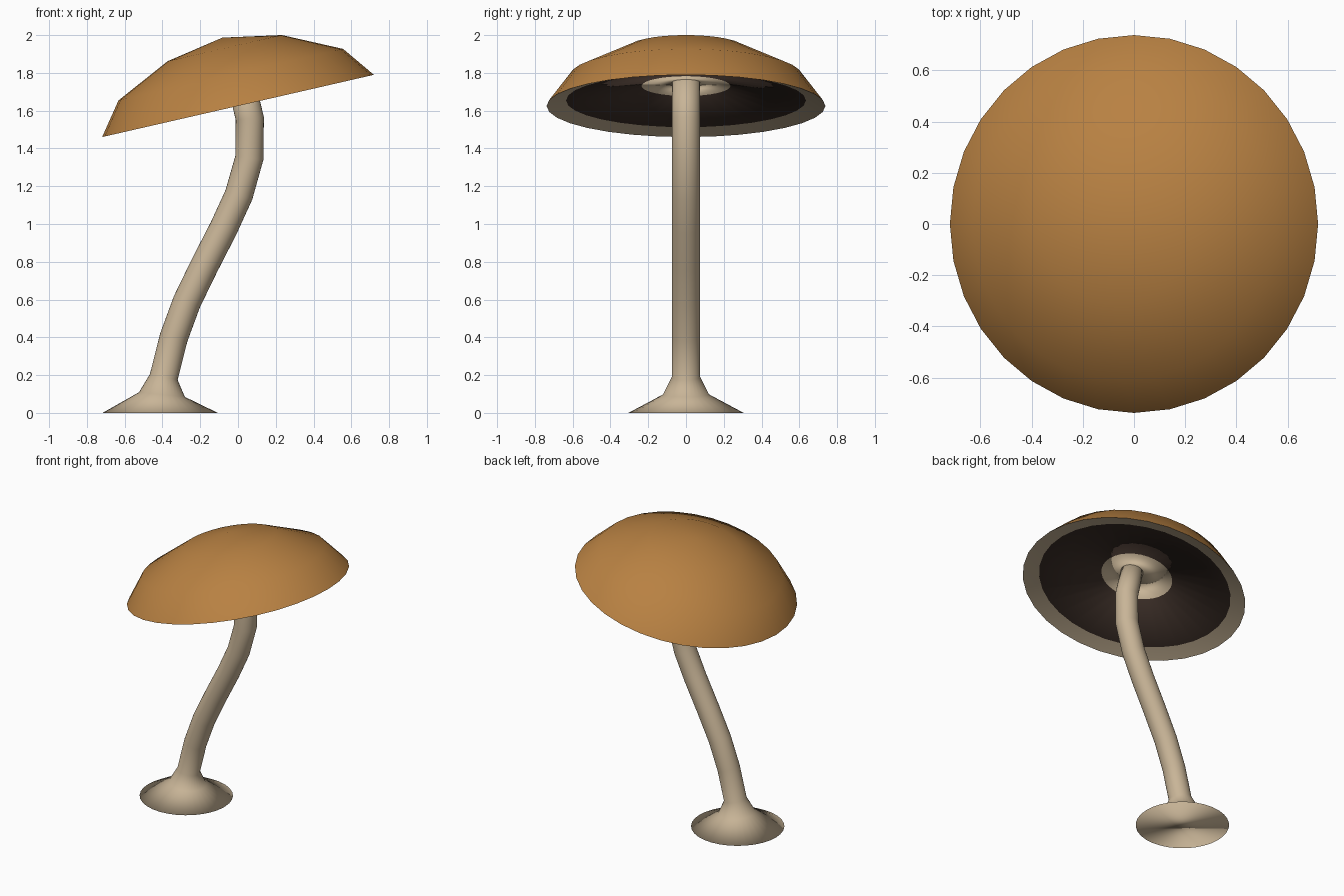
import bpy, bmesh, math
from mathutils import Vector, Matrix

if "Cube" in bpy.data.objects:
    bpy.data.objects.remove(bpy.data.objects["Cube"])


def material(name, rgb):
    m = bpy.data.materials.new(name)
    m.diffuse_color = (*rgb, 1)
    m.use_nodes = True
    m.node_tree.nodes["Principled BSDF"].inputs["Base Color"].default_value = m.diffuse_color
    return m


ORANGE = material("orange_brown", (0.48, 0.22, 0.055))
CREAM = material("cream", (0.58, 0.46, 0.31))
DARK = material("dark_gills", (0.045, 0.028, 0.021))


def skin(name, rings, mats, band_mats=None, close_ends=False):
    """Join rings of points into a smooth surface; a one-point ring is a pole."""
    bm = bmesh.new()
    loops = [[bm.verts.new(p) for p in ring] for ring in rings]
    for k, (a, b) in enumerate(zip(loops, loops[1:])):
        n = max(len(a), len(b))
        for i in range(n):
            j = (i + 1) % n
            if len(a) == 1:
                quad = (a[0], b[i], b[j])
            elif len(b) == 1:
                quad = (a[i], a[j], b[0])
            else:
                quad = (a[i], a[j], b[j], b[i])
            f = bm.faces.new(quad)
            f.smooth = True
            f.material_index = band_mats[k] if band_mats else 0
    if close_ends:
        for f in (bm.faces.new(loops[0][::-1]), bm.faces.new(loops[-1])):
            f.smooth = True
        bmesh.ops.recalc_face_normals(bm, faces=bm.faces)
    me = bpy.data.meshes.new(name)
    bm.to_mesh(me)
    bm.free()
    for m in mats:
        me.materials.append(m)
    ob = bpy.data.objects.new(name, me)
    bpy.context.collection.objects.link(ob)
    return ob


def circle(r, n, mat, z=0.0):
    if r == 0:
        return [mat @ Vector((0, 0, z))]
    return [mat @ Vector((r * math.cos(i * math.tau / n),
                          r * math.sin(i * math.tau / n), z)) for i in range(n)]


# Cap: lathed dome tilted about y
tilt = Matrix.Translation((0, 0, 1.625)) @ Matrix.Rotation(-math.radians(12.9), 4, 'Y')
dome = [(0.738, 0), (0.61, 0.17), (0.31, 0.314), (0, 0.371)]
skin("cap", [circle(r, 32, tilt, h) for r, h in dome], [ORANGE])

# Underside: cream lip, dark gill ring, cream centre
under = [(0, 0.125), (0.235, 0.108), (0.635, 0.03), (0.738, 0)]
skin("cap_underside", [circle(r, 32, tilt, h) for r, h in under],
     [CREAM, DARK], [0, 1, 0])

# Stem: rings along a bent path (x, z, radius), flared at the foot
path = [(-0.412, 0, 0.305), (-0.403, 0.097, 0.122), (-0.393, 0.19, 0.075),
        (-0.34, 0.40, 0.075), (-0.27, 0.59, 0.075), (-0.175, 0.785, 0.075),
        (-0.075, 0.98, 0.075), (0.005, 1.155, 0.075), (0.06, 1.35, 0.075),
        (0.0625, 1.558, 0.075), (0.01, 1.78, 0.073)]
rings = []
for i, (x, z, r) in enumerate(path):
    a, b = path[max(i - 1, 0)], path[min(i + 1, len(path) - 1)]
    lean = math.atan2(b[0] - a[0], b[1] - a[1]) if i else 0
    frame = Matrix.Translation((x, 0, z)) @ Matrix.Rotation(lean, 4, 'Y')
    rings.append(circle(r, 32, frame))
skin("stem", rings, [CREAM], close_ends=True)
